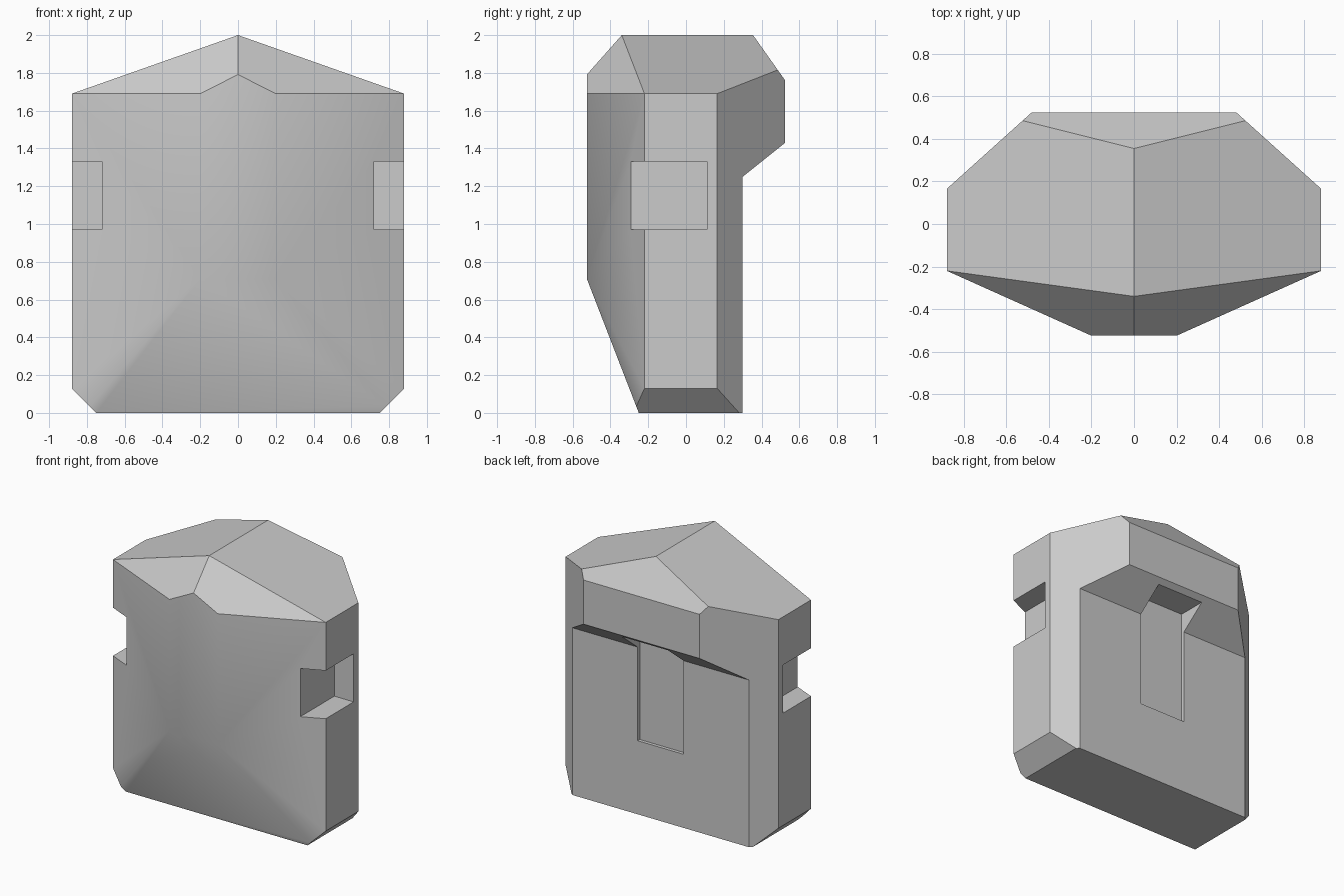
import bpy
import bmesh
import math
from mathutils import Vector

cube = bpy.data.objects.get("Cube")
if cube:
    bpy.data.objects.remove(cube, do_unlink=True)

grey = bpy.data.materials.new("plain grey")
grey.use_nodes = True
colour = (0.6, 0.6, 0.6, 1)
grey.diffuse_color = colour
grey.node_tree.nodes["Principled BSDF"].inputs["Base Color"].default_value = colour

CENTRE = Vector((0, 0, 1))


def prism(name, points, offset):
    """Extrude a flat polygon of 3D points along offset."""
    bm = bmesh.new()
    face = bm.faces.new([bm.verts.new(p) for p in points])
    moved = bmesh.ops.extrude_face_region(bm, geom=[face])["geom"]
    verts = [v for v in moved if isinstance(v, bmesh.types.BMVert)]
    bmesh.ops.translate(bm, verts=verts, vec=offset)
    bmesh.ops.recalc_face_normals(bm, faces=bm.faces)
    mesh = bpy.data.meshes.new(name)
    bm.to_mesh(mesh)
    bm.free()
    obj = bpy.data.objects.new(name, mesh)
    bpy.context.collection.objects.link(obj)
    mesh.materials.append(grey)
    return obj


def slice_off(bm, a, b, c):
    """Cut along the plane through three points and keep the centre side."""
    a, b, c = Vector(a), Vector(b), Vector(c)
    normal = (b - a).cross(c - a).normalized()
    if normal.dot(CENTRE - a) > 0:
        normal.negate()
    geom = bm.verts[:] + bm.edges[:] + bm.faces[:]
    bmesh.ops.bisect_plane(bm, geom=geom, dist=0.001, plane_co=a,
                           plane_no=normal, clear_outer=True)
    rim = [e for e in bm.edges if e.is_boundary]
    bmesh.ops.holes_fill(bm, edges=rim, sides=0)


# Body: eight-sided column
half = [(0.2, -0.525), (0.88, -0.22), (0.88, 0.165), (0.48, 0.525)]
outline = half + [(-x, y) for x, y in reversed(half)]
body = prism("body", [(x, y, 0) for x, y in outline], (0, 0, 2.2))

bm = bmesh.new()
bm.from_mesh(body.data)
for s in (1, -1):
    # Sloping roof, front hip and lower side bevel
    slice_off(bm, (0, 0, 2), (0, 0.3, 2), (s * 0.88, 0, 1.69))
for s in (1, -1):
    slice_off(bm, (0, -0.34, 2), (s * 0.2, -0.525, 1.69), (s * 0.88, -0.22, 1.69))
    slice_off(bm, (s * 0.88, 0, 0.13), (s * 0.88, 0.1, 0.13), (s * 0.75, 0, 0))
# Back hip and lower front slope
slice_off(bm, (0, 0.355, 2), (0.5, 0.525, 1.76), (-0.5, 0.525, 1.76))
slice_off(bm, (0, -0.525, 0.71), (0.5, -0.525, 0.71), (0, -0.25, 0))
bmesh.ops.remove_doubles(bm, verts=bm.verts, dist=0.003)
bmesh.ops.recalc_face_normals(bm, faces=bm.faces)
bm.to_mesh(body.data)
bm.free()


def box(name, low, high):
    (x0, y0, z0), (x1, y1, z1) = low, high
    base = [(x0, y0, z0), (x1, y0, z0), (x1, y1, z0), (x0, y1, z0)]
    return prism(name, base, (0, 0, z1 - z0))


# Back undercut, back slot and side notches
under = [(0.3, -0.5), (0.3, 1.25), (0.55, 1.45), (0.8, 1.45), (0.8, -0.5)]
cutters = [
    prism("undercut_cutter", [(-1.2, y, z) for y, z in under], (2.4, 0, 0)),
    box("slot_cutter", (-0.19, 0.275, 0.55), (0.19, 0.49, 1.4)),
    box("left_notch_cutter", (0.72, -0.7, 0.97), (1.2, 0.11, 1.33)),
    box("right_notch_cutter", (-1.2, -0.7, 0.97), (-0.72, 0.11, 1.33)),
]

bpy.ops.object.select_all(action="DESELECT")
body.select_set(True)
bpy.context.view_layer.objects.active = body
for cutter in cutters:
    cutter.hide_render = True
    mod = body.modifiers.new("cut", "BOOLEAN")
    mod.operation = "DIFFERENCE"
    mod.solver = "EXACT"
    mod.object = cutter
    bpy.ops.object.modifier_apply(modifier=mod.name)
    bpy.data.objects.remove(cutter, do_unlink=True)

# Soft shading across the front, crisp edges elsewhere
bpy.ops.object.shade_smooth_by_angle(angle=math.radians(34))
